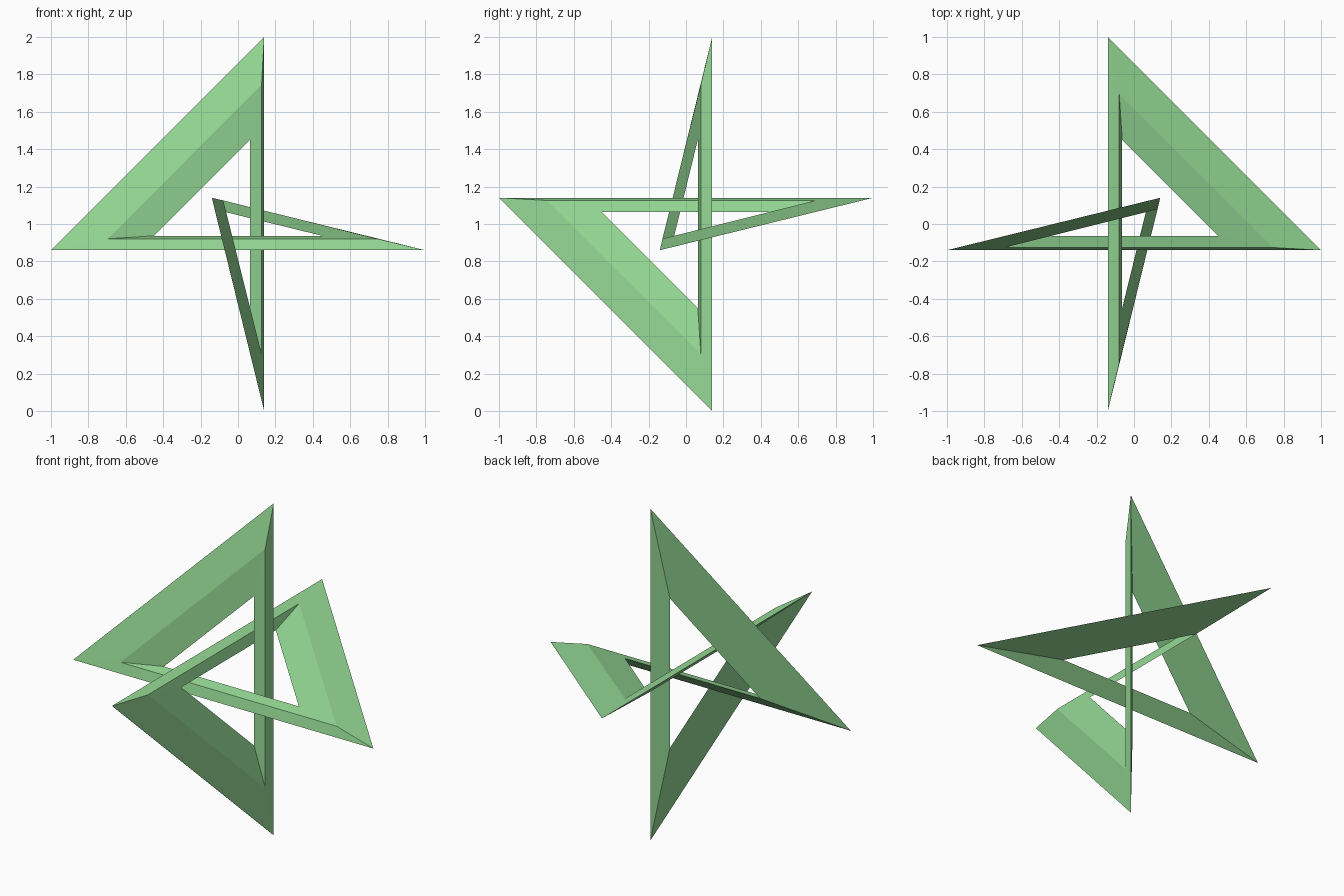
import bpy, bmesh
from mathutils import Matrix, Vector

if "Cube" in bpy.data.objects:
    bpy.data.objects.remove(bpy.data.objects["Cube"])

# Three-sided band running through six corners, closed as a trefoil knot.
# Each row is one edge line of the band at the top and bottom of the upright strut.
TOP = [(0.14, 0.14, 1.0), (0.126, 0.079, 0.745), (0.063, 0.063, 0.45)]
BOTTOM = [(0.14, 0.14, -1.0), (0.126, 0.079, -0.695), (0.063, 0.063, -0.45)]
TURN = Matrix(((0, -1, 0), (0, 0, -1), (1, 0, 0)))  # third of a turn about the diagonal
LIFT = Vector((0, 0, 1))

bm = bmesh.new()
rings = []
rot = Matrix.Identity(3)
for _ in range(3):
    for corner in (TOP, BOTTOM):
        rings.append([bm.verts.new(rot @ Vector(p) + LIFT) for p in corner])
    rot = TURN @ rot

# Skin neighbouring corner sections
for i, ring in enumerate(rings):
    nxt = rings[(i + 1) % 6]
    for j in range(3):
        k = (j + 1) % 3
        bm.faces.new((ring[j], ring[k], nxt[k], nxt[j]))
bmesh.ops.recalc_face_normals(bm, faces=bm.faces)

mesh = bpy.data.meshes.new("trefoil_knot")
bm.to_mesh(mesh)
bm.free()
knot = bpy.data.objects.new("trefoil_knot", mesh)
bpy.context.collection.objects.link(knot)

# Green finish
green = bpy.data.materials.new("green")
green.diffuse_color = (0.30, 0.69, 0.30, 1)
green.use_nodes = True
green.node_tree.nodes["Principled BSDF"].inputs["Base Color"].default_value = green.diffuse_color
mesh.materials.append(green)
